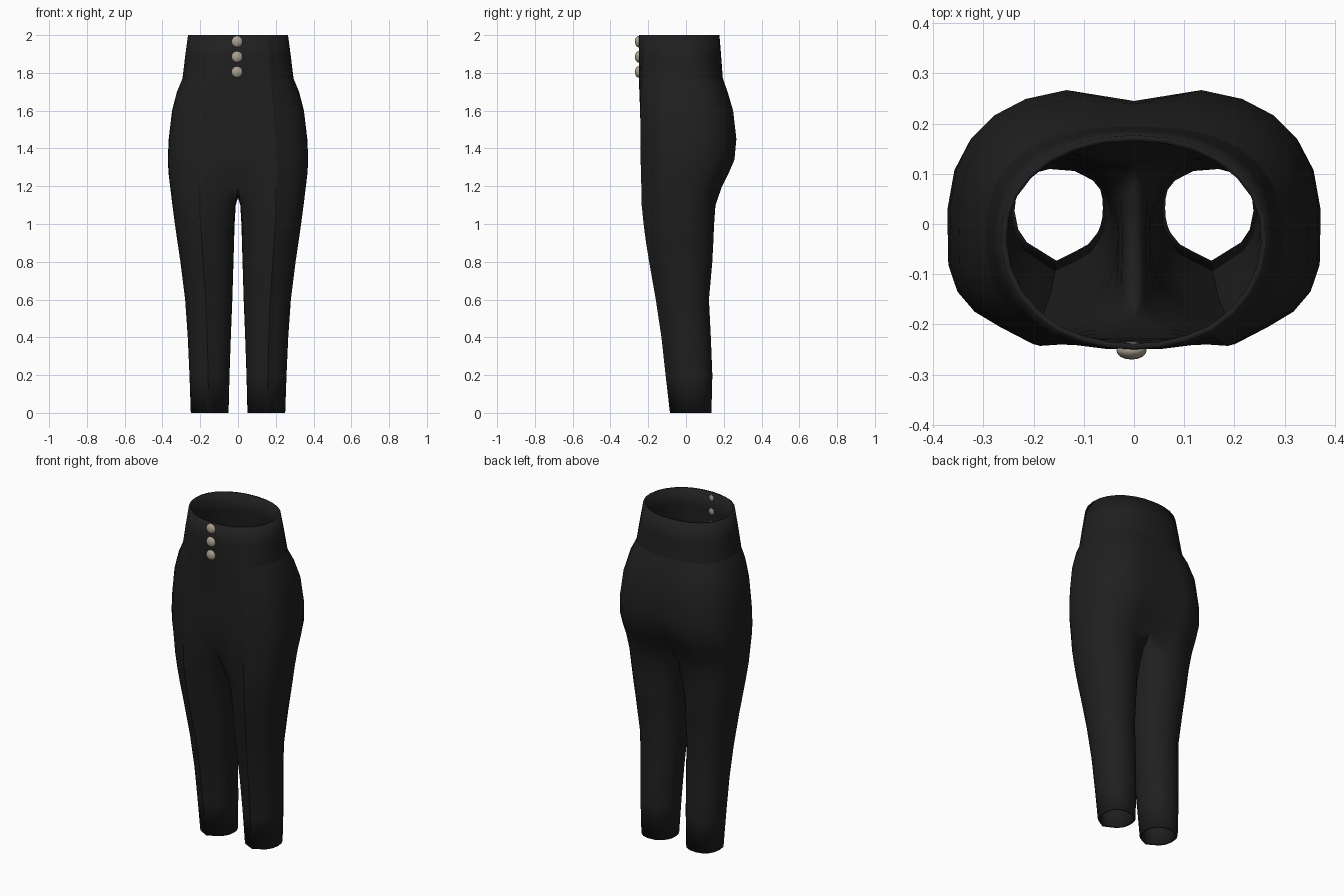
import bpy, bmesh
from math import sin, cos, asin, pi, radians, exp

if "Cube" in bpy.data.objects:
    bpy.data.objects.remove(bpy.data.objects["Cube"], do_unlink=True)


def make_material(name, rgb, roughness):
    mat = bpy.data.materials.new(name)
    mat.use_nodes = True
    color = (*rgb, 1)
    mat.diffuse_color = color
    shader = mat.node_tree.nodes["Principled BSDF"]
    shader.inputs["Base Color"].default_value = color
    shader.inputs["Roughness"].default_value = roughness
    return mat


black_cloth = make_material("black cloth", (.014, .014, .014), .8)
beige_button = make_material("beige button", (.40, .35, .28), .5)

# Torso sections: height, half width, front, back, seam x, cleft depth
TORSO = [
    (2, .265, -.25, .177, .155, 0), (1.89, .28, -.25, .186, .163, 0),
    (1.77, .295, -.25, .195, .172, 0), (1.7, .325, -.247, .226, .178, .006),
    (1.6, .35, -.243, .257, .187, .018), (1.45, .368, -.24, .275, .197, .03),
    (1.34, .373, -.24, .265, .2, .042), (1.27, .369, -.24, .235, .2, .055),
    (1.2, .361, -.238, .2, .2, .065),
]
# Leg sections: height, outer x, front, back, seam x, inner x
LEG = [
    (1.1, .349, -.237, .17, .198, .012), (1, .335, -.226, .16, .195, .018),
    (.9, .32, -.212, .15, .19, .021), (.8, .305, -.195, .14, .185, .024),
    (.6, .28, -.16, .122, .17, .03), (.4, .266, -.13, .132, .163, .038),
    (.2, .257, -.108, .14, .158, .045), (0, .25, -.085, .135, .155, .05),
]
FRONT, SIDE, INNER = 3, 11, 5      # segments: front panel, around side, inner thigh
OUTER = FRONT + SIDE
CROTCH_Z = TORSO[-1][0]


def power(value, exponent):
    return abs(value) ** exponent * (1 if value >= 0 else -1)


def ridge(z):
    return .002 + .012 * min(1, (2 - z) / .4)


def half_ring(z, width, front, back, seam, cleft):
    """Half of a hip section, from centre front round the side to centre back."""
    p = 2.1 + .7 * min(1, (2 - z) / .4)
    mid = -.025
    seam_angle = asin((seam / width) ** (p / 2))
    points = []
    for i in range(OUTER + 1):
        if i <= FRONT:
            t = asin((seam * i / FRONT / width) ** (p / 2))
        else:
            t = seam_angle + (pi - seam_angle) * (i - FRONT) / SIDE
        x = width * power(max(sin(t), 0), 2 / p) if i < OUTER else 0
        depth = mid - front if cos(t) > 0 else back - mid
        y = mid - depth * power(cos(t), 2 / p)
        dip = exp(-(x / .08) ** 2)
        if cos(t) < 0:
            y -= cleft * dip
        else:
            y += max(0, 1.34 - z) * .25 * dip
        if i == FRONT:
            y -= ridge(z)
        points.append((x, y, z))
    return points


def inner_points(ring, x, z, sag):
    """Straight inner-thigh run from centre back to centre front."""
    y_back, y_front = ring[-1][1], ring[0][1]
    run = []
    for j in range(1, INNER + 1):
        f = j / (INNER + 1)
        run.append((x, y_back + (y_front - y_back) * f, z - sag * sin(pi * f)))
    return run


def leg_ring(z, width, front, back, seam, gap):
    """Closed leg section, easing from the split hip shape to an oval."""
    outer = half_ring(z, width, front, back, seam, .065)
    hip = [(gap + x * (width - gap) / width, y, z) for x, y, z in outer]
    hip += inner_points(hip, gap, z, 0)
    cx, rx = (width + gap) / 2, (width - gap) / 2
    top = front + ridge(z)
    cy, ry = (top + back) / 2, (back - top) / 2
    f = min(1, (CROTCH_Z - z) / .4)
    f = f * f * (3 - 2 * f)
    ring = []
    for i, (hx, hy, _) in enumerate(hip):
        if i <= FRONT:
            angle = -150 + 60 * i / FRONT
        elif i <= OUTER:
            angle = -90 + 240 * (i - FRONT) / SIDE
        else:
            angle = 150 + 60 * (i - OUTER) / (INNER + 1)
        a = radians(angle)
        ox = cx + rx * power(cos(a), .9)
        oy = cy + ry * power(sin(a), .9)
        if i == FRONT:
            ox, oy = seam, front
        ring.append((hx + (ox - hx) * f, hy + (oy - hy) * f, z))
    return ring


# Trousers: one half, mirrored and thickened
bm = bmesh.new()


def add_ring(points):
    return [bm.verts.new(p) for p in points]


def bridge(upper, lower, closed):
    n = len(lower)
    for i in range(n if closed else n - 1):
        k = (i + 1) % n
        bm.faces.new((lower[i], lower[k], upper[k], upper[i]))


def mark_sharp(a, b):
    edge = bm.edges.get((a, b))
    if edge:
        edge.smooth = False


torso_points = [half_ring(*row) for row in TORSO]
rings = [add_ring(points) for points in torso_points]
for upper, lower in zip(rings, rings[1:]):
    bridge(upper, lower, False)

crotch = add_ring(inner_points(torso_points[-1], 0, CROTCH_Z, .06))
previous = rings[-1] + crotch
for row in LEG:
    ring = add_ring(leg_ring(*row))
    bridge(previous, ring, True)
    rings.append(ring)
    previous = ring

# Crisp front seams and waistband edge
for upper, lower in zip(rings, rings[1:]):
    mark_sharp(upper[FRONT], lower[FRONT])
waistband = rings[2]
for a, b in zip(waistband[FRONT:], waistband[FRONT + 1:]):
    mark_sharp(a, b)

mesh = bpy.data.meshes.new("trousers")
bm.to_mesh(mesh)
bm.free()
mesh.materials.append(black_cloth)
mesh.shade_smooth()
trousers = bpy.data.objects.new("trousers", mesh)
bpy.context.collection.objects.link(trousers)
mirror = trousers.modifiers.new("mirror", "MIRROR")
mirror.merge_threshold = .0005
shell = trousers.modifiers.new("cloth thickness", "SOLIDIFY")
shell.thickness = .012
shell.offset = -1

# Waist buttons
for n, z in enumerate((1.965, 1.885, 1.805)):
    bpy.ops.mesh.primitive_uv_sphere_add(segments=16, ring_count=10, radius=.03,
                                         location=(-.005, -.252, z))
    button = bpy.context.object
    button.name = f"waist_button_{n + 1}"
    button.scale.y = .6
    button.data.materials.append(beige_button)
    bpy.ops.object.shade_smooth()
